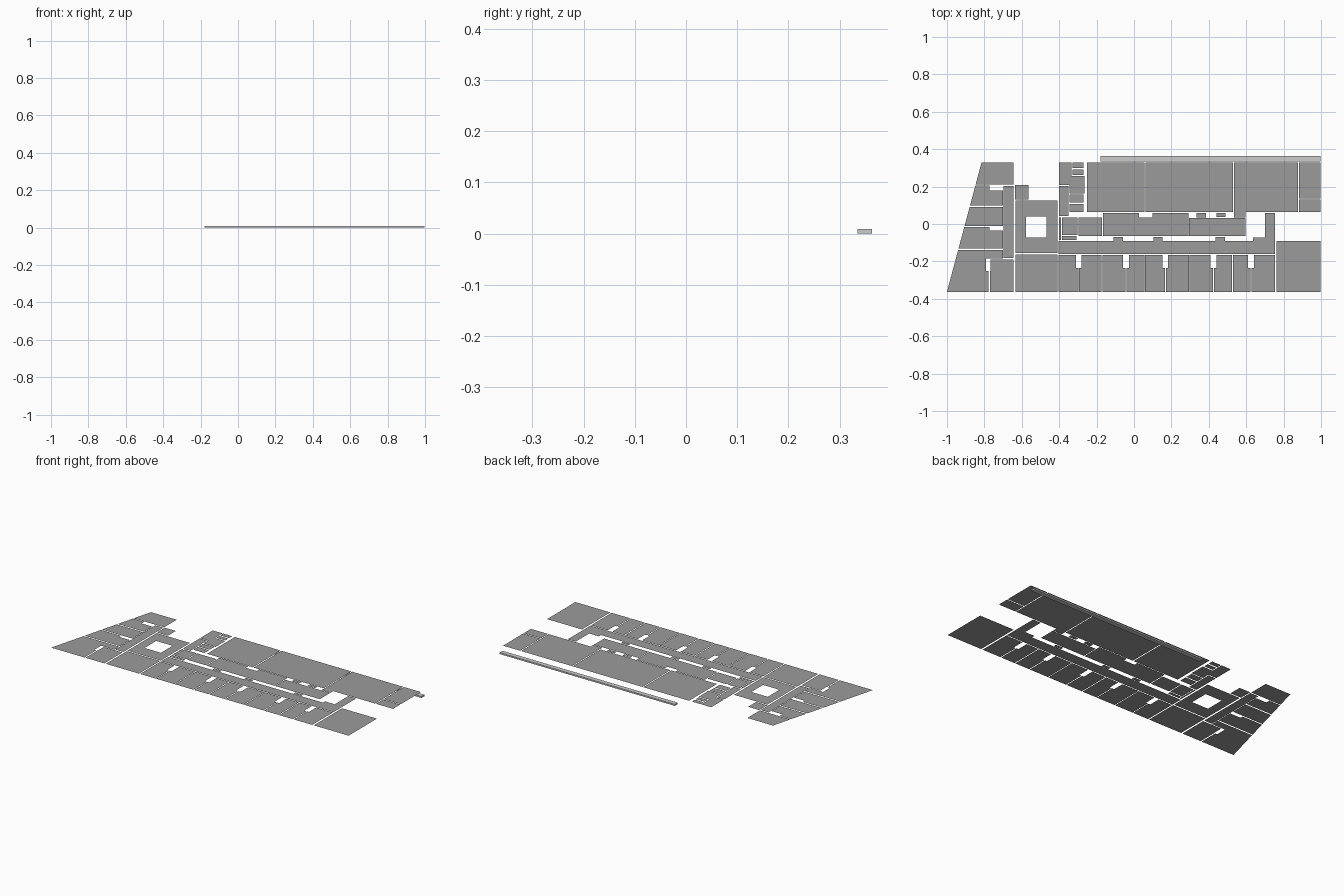
import bpy, bmesh

Z = 0.038                      # level of the floor plates
FRONT, BACK = -0.363, 0.33     # building limits in y
grey = bpy.data.materials.new("floor_grey")
grey.diffuse_color = (0.33, 0.33, 0.33, 1)


def plate(name, *outlines):
    """Flat floor plate from outlines: 4 numbers = rectangle, else point list."""
    bm = bmesh.new()
    for o in outlines:
        if not isinstance(o[0], tuple):
            x0, x1, y0, y1 = o
            o = [(x0, y0), (x1, y0), (x1, y1), (x0, y1)]
        bm.faces.new([bm.verts.new((x, y, Z)) for x, y in o])
    bmesh.ops.recalc_face_normals(bm, faces=bm.faces)
    for f in bm.faces:
        f.normal_update()
        if f.normal.z < 0:
            f.normal_flip()
    me = bpy.data.meshes.new(name)
    bm.to_mesh(me)
    bm.free()
    me.materials.append(grey)
    ob = bpy.data.objects.new(name, me)
    bpy.context.collection.objects.link(ob)
    return ob


def slant(y):
    """x of the slanted west facade at height y."""
    return -0.815 - (BACK - y) * 0.185 / (BACK - FRONT)


# West wing: rooms cut by the slanted facade, (bottom, top, right, notch depth)
for i, (y0, y1, xr, n) in enumerate([(0.21, BACK, -0.643, 0), (0.10, 0.205, -0.70, 0.025),
                                     (-0.01, 0.092, -0.70, 0), (-0.13, -0.017, -0.70, 0.017)]):
    pts = [(slant(y0), y0), (xr, y0)]
    pts += [(xr, y1 - n), (-0.773, y1 - n), (-0.773, y1)] if n else [(xr, y1)]
    plate(f"west_room_{i}", pts + [(slant(y1), y1)])
plate("west_corner_room", [(slant(FRONT), FRONT), (-0.777, FRONT), (-0.777, -0.25), (-0.79, -0.25),
                           (-0.79, -0.185), (-0.70, -0.185), (-0.70, -0.138), (slant(-0.138), -0.138)])
plate("west_front_room", [(-0.77, FRONT), (-0.643, FRONT), (-0.643, -0.19), (-0.768, -0.19), (-0.768, -0.25), (-0.77, -0.25)])
plate("west_corridor", (-0.697, -0.643, -0.182, 0.203))

# Lobby around the square stair opening
plate("lobby", (-0.633, -0.577, -0.155, 0.125), (-0.467, -0.41, -0.155, 0.125),
      (-0.577, -0.467, 0.04, 0.125), (-0.577, -0.467, -0.155, -0.072))
plate("lobby_nook", (-0.637, -0.563, 0.132, 0.208))
plate("lobby_front_room", (-0.633, -0.41, FRONT, -0.162))

# Main corridor with door niches and the east return
plate("main_corridor", (-0.403, 0.635, -0.16, -0.092), (0.635, 0.70, -0.16, -0.072),
      (0.70, 0.753, -0.16, 0.058))
for i, x in enumerate((-0.084, 0.128, 0.461)):
    plate(f"corridor_niche_{i}", (x - 0.025, x + 0.025, -0.09, -0.07))

# Front offices; a flag marks the sides narrowed by a shaft near the corridor
offices = [(-0.403, -0.298, 0, 1), (-0.294, -0.173, 1, 0), (-0.169, -0.045, 0, 1),
           (-0.041, 0.055, 1, 0), (0.06, 0.165, 0, 1), (0.17, 0.293, 1, 0),
           (0.297, 0.423, 0, 1), (0.428, 0.525, 1, 0), (0.53, 0.623, 0, 1), (0.628, 0.753, 1, 0)]
for i, (x0, x1, left, right) in enumerate(offices):
    a, b = x0 + 0.013 * left, x1 - 0.013 * right
    plate(f"office_{i}", [(x0, FRONT), (x1, FRONT), (x1, -0.235), (b, -0.235), (b, -0.165),
                          (a, -0.165), (a, -0.235), (x0, -0.235)])
plate("east_front_room", (0.763, 0.997, FRONT, -0.092))

# Service rooms beside the lobby
service = [(-0.40, -0.335, 0.208, BACK), (-0.33, -0.27, 0.30, BACK), (-0.33, -0.27, 0.263, 0.292),
           (-0.345, -0.265, 0.163, 0.256), (-0.40, -0.35, 0.042, 0.203), (-0.345, -0.27, 0.115, 0.158),
           (-0.345, -0.27, 0.063, 0.108), (-0.40, -0.39, -0.085, 0.036), (-0.386, -0.303, -0.06, 0.036),
           (-0.298, -0.17, -0.063, 0.036), (-0.386, -0.308, -0.085, -0.065)]
for i, r in enumerate(service):
    plate(f"service_room_{i}", r)

# Large rear halls and their front bays
plate("hall_west", (-0.252, 0.055, 0.063, BACK))
plate("hall_middle", (0.061, 0.53, 0.063, BACK))
plate("hall_east", (0.535, 0.877, 0.063, BACK), (0.535, 0.595, 0.036, 0.063))
plate("rear_store_large", (0.882, 0.997, 0.137, BACK))
plate("rear_store_small", (0.882, 0.997, 0.063, 0.132))
plate("bay_west", (-0.165, 0.291, -0.065, 0.036), (-0.165, 0.027, 0.036, 0.06),
      (0.10, 0.291, 0.036, 0.06))
plate("bay_east", (0.295, 0.595, -0.065, 0.033))
plate("bay_link", (0.335, 0.385, 0.036, 0.06))
plate("bay_closet", (0.44, 0.49, 0.038, 0.06))

# Low ledge behind the building
bpy.ops.mesh.primitive_cube_add(size=1, location=(0.409, 0.349, 0.0045))
ledge = bpy.context.object
ledge.name = "rear_ledge"
ledge.scale = (1.176, 0.028, 0.009)
